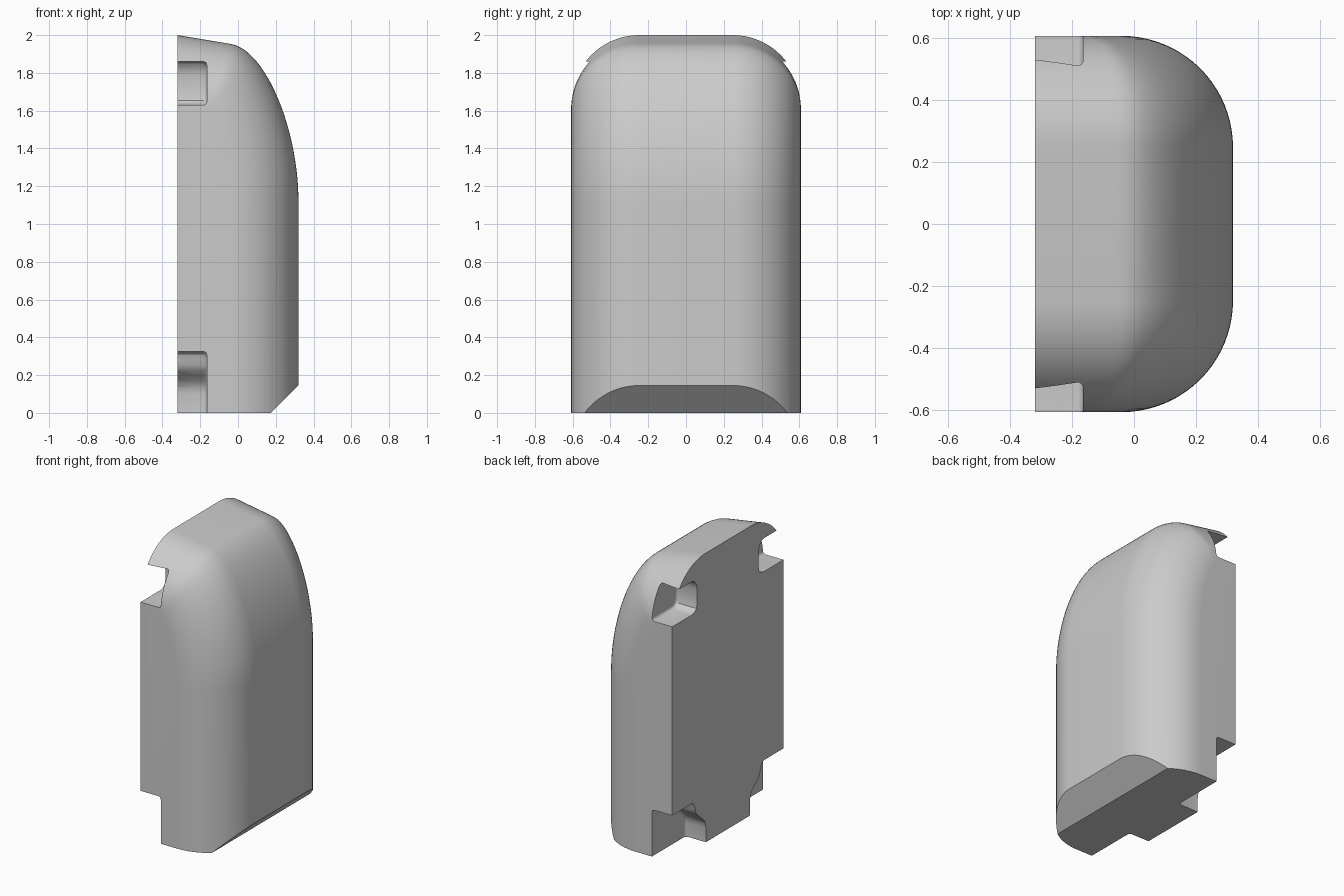
import bpy, bmesh, math
from mathutils import Vector
from mathutils.geometry import interpolate_bezier

cube = bpy.data.objects.get("Cube")
if cube:
    bpy.data.objects.remove(cube)

BACK, FRONT, HALF_W, ROUND = -0.32, 0.32, 0.608, 0.36

grey = bpy.data.materials.new("plain grey")
grey.use_nodes = True
color = (0.6, 0.6, 0.6, 1)
grey.diffuse_color = color
grey.node_tree.nodes["Principled BSDF"].inputs["Base Color"].default_value = color


def make_object(name, bm):
    bmesh.ops.recalc_face_normals(bm, faces=bm.faces)
    mesh = bpy.data.meshes.new(name)
    bm.to_mesh(mesh)
    bm.free()
    mesh.materials.append(grey)
    obj = bpy.data.objects.new(name, mesh)
    bpy.context.collection.objects.link(obj)
    return obj


# Side profile: sloping top, curved nose, straight wall (x, z)
curve = interpolate_bezier(Vector((-0.03, 1.952)), Vector((0.15, 1.91)),
                           Vector((0.32, 1.5)), Vector((FRONT, 1.12)), 32)
outline = [Vector((BACK, 2))] + [Vector(p[:2]) for p in curve] + [Vector((FRONT, 0))]
planes = []
for a, b in zip(outline, outline[1:]):
    t = (b - a).normalized()
    n = Vector((-t.y, t.x))
    planes.append((n, n.dot(a)))
centre = Vector((BACK, 0.9))


def section(inset):
    """Profile shrunk evenly by inset, still open to the back plane."""
    points = [Vector((BACK, -0.2)), Vector((FRONT - inset, -0.2))]
    steps = 60
    for i in range(steps + 1):
        ang = math.pi / 2 * i / steps
        ray = Vector((math.cos(ang), math.sin(ang)))
        reach = min((c - inset - n.dot(centre)) / n.dot(ray)
                    for n, c in planes if n.dot(ray) > 1e-5)
        points.append(centre + ray * reach)
    points[-1].x = BACK
    return points


# Body: sections lofted across the width, with quarter-round edges
bm = bmesh.new()
arc = [math.pi / 2 * i / 20 for i in range(21)]
half = [(HALF_W - ROUND + ROUND * math.sin(a), ROUND * (1 - math.cos(a))) for a in arc]
stations = [(-y, d) for y, d in reversed(half)] + half
rings = [[bm.verts.new((p.x, y, p.y)) for p in section(d)] for y, d in stations]
for r, s in zip(rings, rings[1:]):
    for i in range(len(r)):
        j = (i + 1) % len(r)
        bm.faces.new((r[i], r[j], s[j], s[i]))
bm.faces.new(rings[0])
bm.faces.new(rings[-1])

# Flat base and sloping chamfer at the foot
for point, normal in (((0, 0, 0), (0, 0, -1)), ((0.175, 0, 0), (1, 0, -1))):
    cut = bmesh.ops.bisect_plane(bm, geom=bm.verts[:] + bm.edges[:] + bm.faces[:],
                                 plane_co=point, plane_no=normal, clear_outer=True)
    rim = [e for e in cut["geom_cut"] if isinstance(e, bmesh.types.BMEdge)]
    bmesh.ops.contextual_create(bm, geom=rim)
body = make_object("body", bm)

# Corner notches at the back (y, z)
upper = [(0.8, 1.63), (0.39, 1.63), (0.36, 1.638), (0.342, 1.655), (0.335, 1.69),
         (0.335, 1.79), (0.345, 1.825), (0.365, 1.85), (0.39, 1.86), (0.8, 1.86)]
lower = [(0.8, -0.1), (0.24, -0.1), (0.24, 0.1), (0.247, 0.135), (0.265, 0.165),
         (0.3, 0.195), (0.335, 0.225), (0.352, 0.25), (0.36, 0.285), (0.37, 0.31),
         (0.39, 0.325), (0.8, 0.325)]
DEPTH = -0.165


def notch(name, shape, side):
    bm = bmesh.new()
    inner = bm.faces.new([bm.verts.new((DEPTH, side * y, z)) for y, z in shape])
    rim = inner.edges[:]
    made = bmesh.ops.extrude_face_region(bm, geom=[inner], use_keep_orig=True)
    moved = [v for v in made["geom"] if isinstance(v, bmesh.types.BMVert)]
    bmesh.ops.translate(bm, verts=moved, vec=(-0.3, 0, 0))
    bmesh.ops.recalc_face_normals(bm, faces=bm.faces)
    bmesh.ops.bevel(bm, geom=rim, offset=0.02, segments=4, profile=0.5, affect='EDGES')
    cutter = make_object(name, bm)
    cutter.hide_render = True
    return cutter


bpy.ops.object.select_all(action='DESELECT')
bpy.context.view_layer.objects.active = body
body.select_set(True)
for label, shape in (("upper", upper), ("lower", lower)):
    for side in (-1, 1):
        cutter = notch(label + "_notch_cutter", shape, side)
        mod = body.modifiers.new("notch", 'BOOLEAN')
        mod.operation = 'DIFFERENCE'
        mod.solver = 'EXACT'
        mod.object = cutter
        bpy.ops.object.modifier_apply(modifier=mod.name)
        bpy.data.objects.remove(cutter)

bpy.ops.object.shade_smooth_by_angle(angle=math.radians(28))
